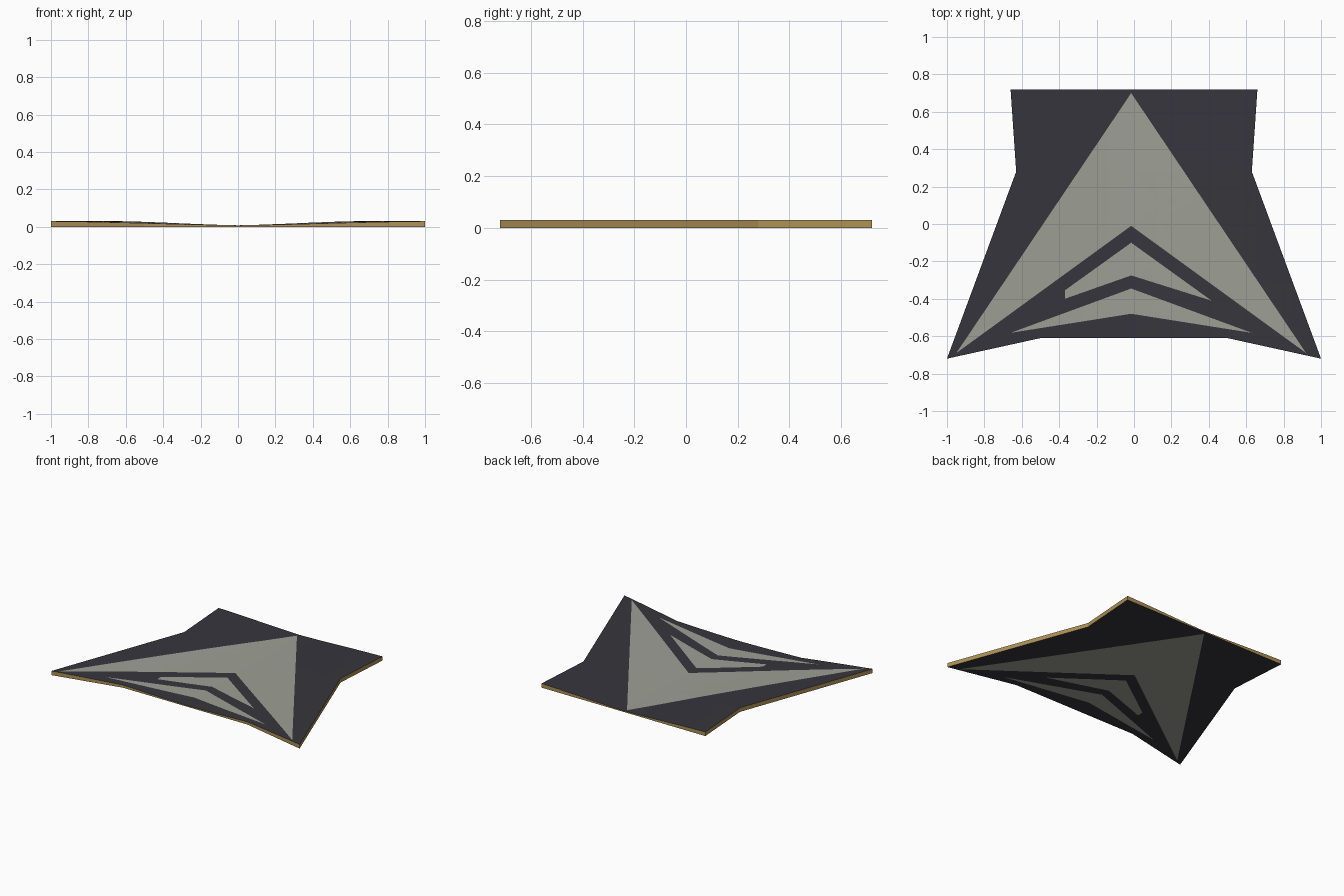
import bpy, bmesh
from mathutils import Vector

if "Cube" in bpy.data.objects:
    bpy.data.objects.remove(bpy.data.objects["Cube"])


def material(name, rgb):
    m = bpy.data.materials.new(name)
    m.diffuse_color = (*rgb, 1)
    m.use_nodes = True
    m.node_tree.nodes["Principled BSDF"].inputs["Base Color"].default_value = m.diffuse_color
    return m


def half_width(y):
    # distance from the centre line to the side edge
    if y > 0.28:
        return 0.63 + 0.03 * (y - 0.28) / 0.44
    return 0.63 + 0.37 * (0.28 - y) / 1.0


def top_height(x, y):
    # thin in the middle, rising smoothly to the sides
    t = min(1.0, abs(x) / half_width(y))
    return 0.008 + 0.022 * t * t * (3 - 2 * t) * 0.5 + 0.011 * t


def inside(x, y, poly):
    hit = False
    for (x1, y1), (x2, y2) in zip(poly, poly[1:] + poly[:1]):
        if (y1 > y) != (y2 > y) and x < (x2 - x1) * (y - y1) / (y2 - y1) + x1:
            hit = not hit
    return hit


# Pale inlaid shapes: big arrowhead and two chevrons under it
C = -0.015
inlays = [
    [(C, 0.70), (0.92, -0.69), (C, -0.01), (-0.95, -0.69)],
    [(C, -0.10), (0.415, -0.41), (C, -0.275), (-0.37, -0.40), (-0.37, -0.355)],
    [(C, -0.345), (0.63, -0.582), (C, -0.48), (-0.66, -0.582)],
]

# Plate outline made of four convex pieces
bm = bmesh.new()
pts = {
    "bl": (-0.66, 0.72), "br": (0.66, 0.72), "wl": (-0.63, 0.28), "wr": (0.63, 0.28),
    "tl": (-1, -0.72), "tr": (1, -0.72), "fl": (-0.5, -0.61), "fr": (0.5, -0.61),
}
v = {k: bm.verts.new((*p, 0)) for k, p in pts.items()}
for keys in (("bl", "wl", "wr", "br"), ("wl", "fl", "fr", "wr"),
             ("wl", "tl", "fl"), ("wr", "fr", "tr")):
    bm.faces.new([v[k] for k in keys])


def cut(co, normal):
    bmesh.ops.bisect_plane(bm, geom=bm.verts[:] + bm.edges[:] + bm.faces[:],
                           dist=1e-5, plane_co=co, plane_no=normal)


# Cut along every inlay edge, then across for the curved top
for poly in inlays:
    for a, b in zip(poly, poly[1:] + poly[:1]):
        d = Vector((b[0] - a[0], b[1] - a[1], 0)).normalized()
        cut((*a, 0), (-d.y, d.x, 0))
for i in range(-5, 6):
    cut((i * 0.13, 0, 0), (1, 0, 0))

# Raise a copy of the outline to make the top and the rim
ret = bmesh.ops.extrude_face_region(bm, geom=bm.faces[:], use_keep_orig=True)
for e in ret["geom"]:
    if isinstance(e, bmesh.types.BMVert):
        e.co.z = top_height(e.co.x, e.co.y)
bmesh.ops.recalc_face_normals(bm, faces=bm.faces[:])

# Colours: gold rim, pale inlays on both sides, dark elsewhere
for f in bm.faces:
    zs = [w.co.z for w in f.verts]
    c = f.calc_center_median()
    if min(zs) < 1e-5 and max(zs) > 1e-3:
        f.material_index = 2
    elif any(inside(c.x, c.y, p) for p in inlays):
        f.material_index = 1
    else:
        f.material_index = 0
bmesh.ops.triangulate(bm, faces=bm.faces[:])

mesh = bpy.data.meshes.new("winged_plate")
bm.to_mesh(mesh)
bm.free()
mesh.materials.append(material("dark slate", (0.037, 0.036, 0.046)))
mesh.materials.append(material("pale grey", (0.34, 0.35, 0.305)))
mesh.materials.append(material("gold rim", (0.42, 0.28, 0.095)))
obj = bpy.data.objects.new("winged_plate", mesh)
bpy.context.collection.objects.link(obj)
